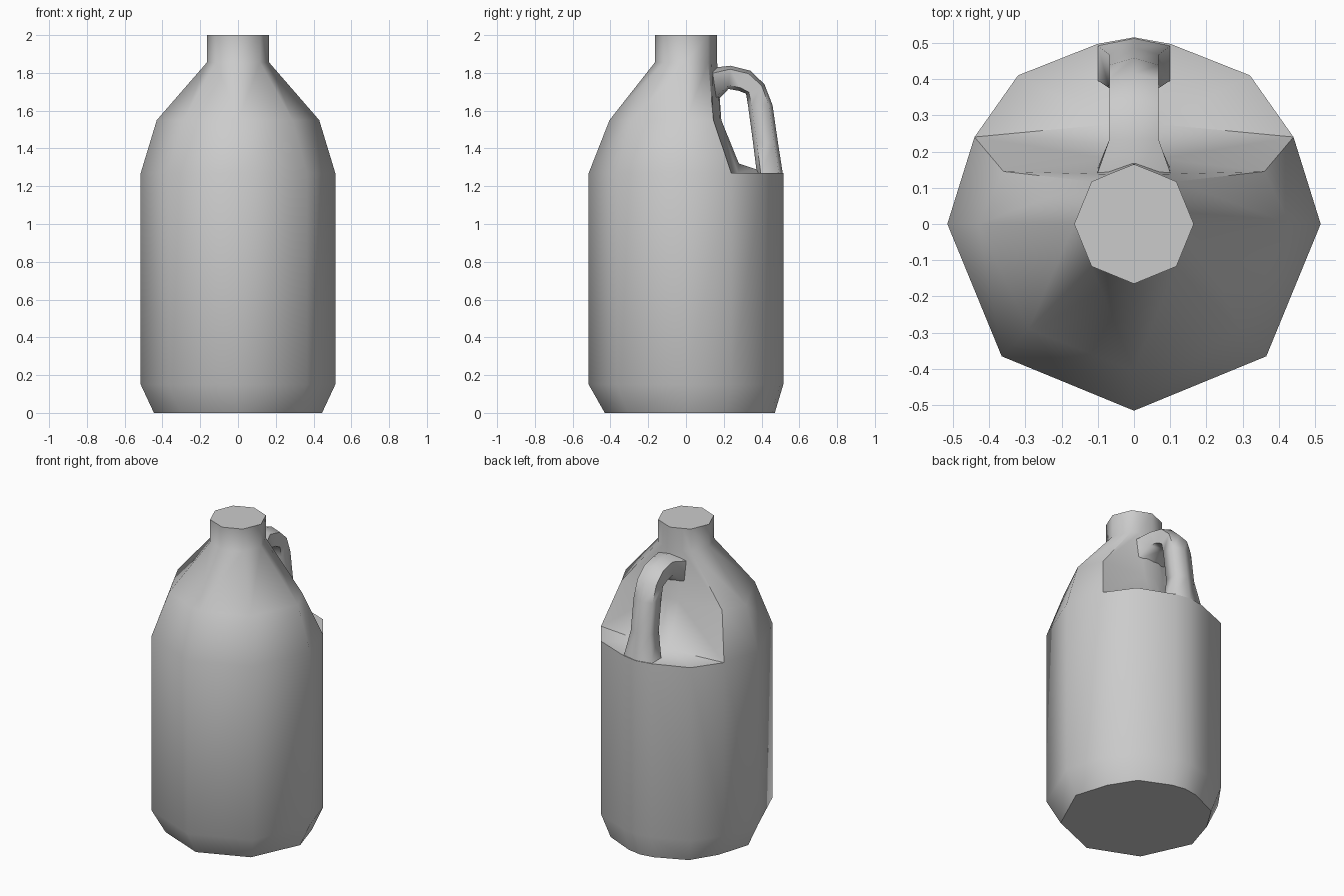
import bpy
import bmesh
import math

cube = bpy.data.objects.get("Cube")
if cube:
    bpy.data.objects.remove(cube, do_unlink=True)

grey = bpy.data.materials.new("plain grey")
grey.use_nodes = True
GREY = (0.6, 0.6, 0.6, 1)
grey.diffuse_color = GREY
grey.node_tree.nodes["Principled BSDF"].inputs["Base Color"].default_value = GREY


def finish(bm, name, angle):
    """Turn a bmesh into a smooth-shaded object with sharp creases."""
    bmesh.ops.recalc_face_normals(bm, faces=bm.faces)
    mesh = bpy.data.meshes.new(name)
    bm.to_mesh(mesh)
    bm.free()
    mesh.materials.append(grey)
    obj = bpy.data.objects.new(name, mesh)
    bpy.context.collection.objects.link(obj)
    bpy.ops.object.select_all(action="DESELECT")
    obj.select_set(True)
    bpy.context.view_layer.objects.active = obj
    bpy.ops.object.shade_smooth_by_angle(angle=math.radians(angle))
    return obj


def bridge(bm, low, high, closed=False):
    """Quads between two rows of vertices."""
    n = len(low)
    for i in range(n if closed else n - 1):
        j = (i + 1) % n
        bm.faces.new((low[i], low[j], high[j], high[i]))


# Jug body: left half as rows of points from front to back, then mirrored
bm = bmesh.new()


def row(points, z):
    return [bm.verts.new((x, y, z)) for x, y in points]


plan = [(0, -.515), (.365, -.365), (.515, 0), (.44, .24), (.32, .41), (.1, .497), (0, .515)]
foot = [(0, -.43), (.305, -.305), (.445, 0), (.38, .21), (.28, .37), (.09, .455), (0, .47)]
base = row(foot, 0)
lower = row(plan, .15)
waist = row(plan, 1.27)
bridge(bm, base, lower)
bridge(bm, lower, waist)
bm.faces.new(base)

# Shoulder and the recessed wall behind the handle
wall = bm.verts.new((.07, .275, 1.27))
wall_mid = bm.verts.new((0, .28, 1.32))
ledge = bm.verts.new((0, .37, 1.29))
shoulder = row([(0, -.405), (.29, -.29), (.43, 0), (.36, .145), (.07, .18), (0, .187)], 1.55)
ring = [(0, -.165), (.117, -.117), (.165, 0), (.117, .117), (.07, .137), (0, .165)]
neck = row(ring, 1.855)
rim = row(ring, 2)
bridge(bm, waist[:4] + [wall, wall_mid], shoulder)
bridge(bm, shoulder, neck)
bridge(bm, neck, rim)
bm.faces.new(rim)

# Flat floor of the recess
bm.faces.new((wall, waist[3], waist[4], waist[5]))
bm.faces.new((wall, waist[5], waist[6], ledge))
bm.faces.new((wall, ledge, wall_mid))

bmesh.ops.mirror(bm, geom=bm.verts[:] + bm.edges[:] + bm.faces[:], axis="X", merge_dist=.0005)
finish(bm, "jug_body", 55)

# Handle: six-sided sections given by outer point, inner point and half width
sections = [
    ((.125, 1.825), (.145, 1.63), .105),
    ((.235, 1.838), (.225, 1.715), .068),
    ((.34, 1.812), (.28, 1.705), .068),
    ((.415, 1.74), (.318, 1.69), .068),
    ((.458, 1.63), (.328, 1.63), .068),
    ((.487, 1.43), (.355, 1.43), .068),
    ((.512, 1.27), (.375, 1.27), .1),
]
bm = bmesh.new()
rings = []
for outer, inner, w in sections:
    loop = []
    for x, t in ((0, 0), (w, .15), (w, .85), (0, 1), (-w, .85), (-w, .15)):
        y, z = (a + (b - a) * t for a, b in zip(outer, inner))
        loop.append(bm.verts.new((x, y, z)))
    rings.append(loop)
for a, b in zip(rings, rings[1:]):
    bridge(bm, a, b, closed=True)
finish(bm, "handle", 75)
